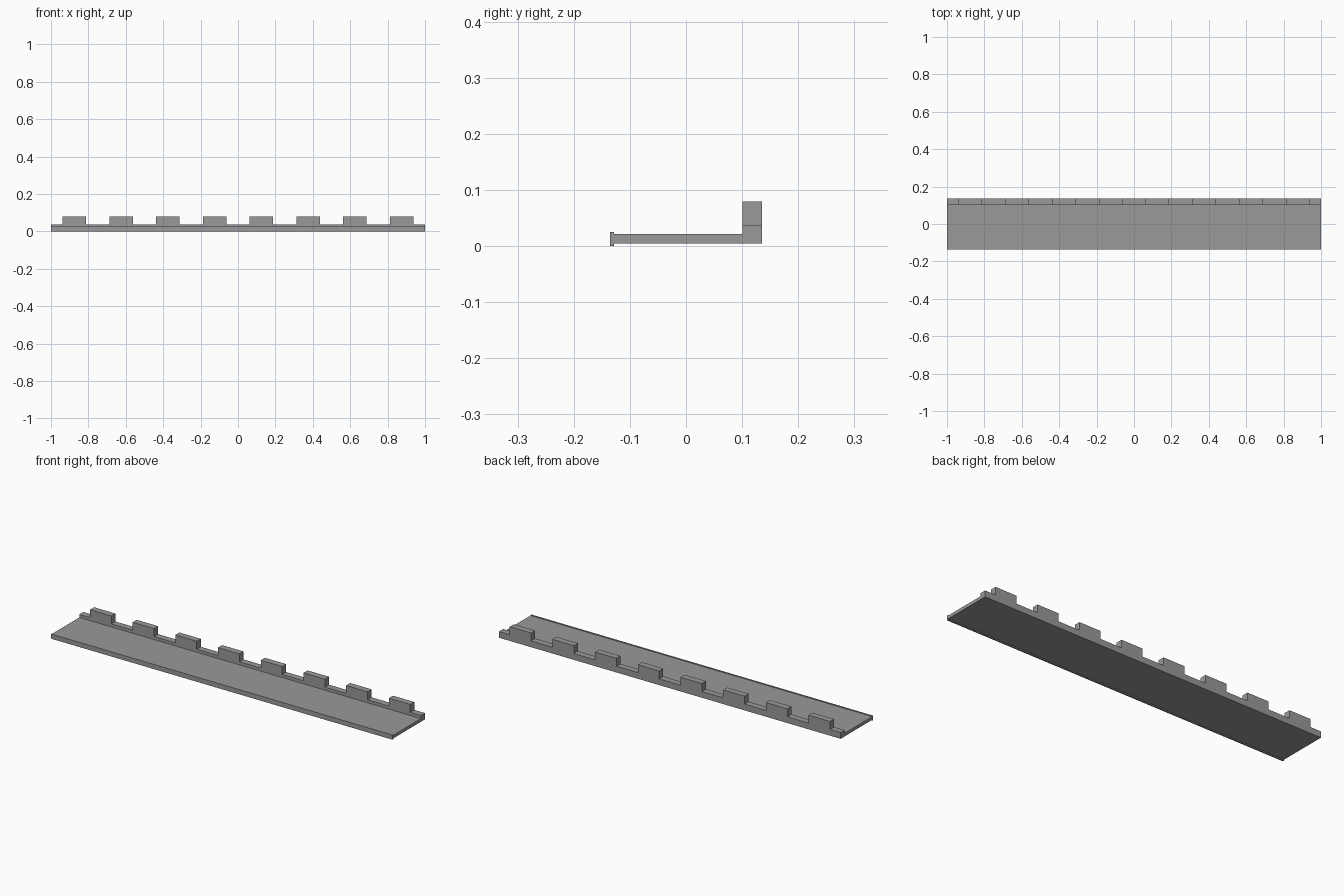
import bpy
import bmesh

cube = bpy.data.objects.get("Cube")
if cube:
    bpy.data.objects.remove(cube, do_unlink=True)

# Single stone colour
GREY = (0.32, 0.32, 0.32, 1.0)
stone = bpy.data.materials.new("stone grey")
stone.use_nodes = True
stone.diffuse_color = GREY
stone.node_tree.nodes["Principled BSDF"].inputs["Base Color"].default_value = GREY


def extrude_profile(name, points, x_start, x_end):
    """Sweep a closed (y, z) outline along x into a solid."""
    bm = bmesh.new()
    face = bm.faces.new([bm.verts.new((x_start, y, z)) for y, z in points])
    swept = bmesh.ops.extrude_face_region(bm, geom=[face], use_keep_orig=True)
    moved = [g for g in swept["geom"] if isinstance(g, bmesh.types.BMVert)]
    bmesh.ops.translate(bm, verts=moved, vec=(x_end - x_start, 0, 0))
    bmesh.ops.recalc_face_normals(bm, faces=bm.faces)
    mesh = bpy.data.meshes.new(name)
    bm.to_mesh(mesh)
    bm.free()
    mesh.materials.append(stone)
    obj = bpy.data.objects.new(name, mesh)
    bpy.context.collection.objects.link(obj)
    return obj


# Main heights and depths
FRONT, LIP_BACK, WALL_FRONT, BACK = -0.135, -0.128, 0.101, 0.135
LIP_TOP, DECK_BOTTOM, DECK_TOP = 0.025, 0.005, 0.022
WALL_TOP, MERLON_TOP = 0.038, 0.08

# Walkway: front lip, flat deck and low rear wall in one section
extrude_profile("walkway", [
    (FRONT, 0), (LIP_BACK, 0), (LIP_BACK, DECK_BOTTOM), (BACK, DECK_BOTTOM),
    (BACK, WALL_TOP), (WALL_FRONT, WALL_TOP), (WALL_FRONT, DECK_TOP),
    (LIP_BACK, DECK_TOP), (LIP_BACK, LIP_TOP), (FRONT, LIP_TOP),
], -1, 1)

# Row of evenly spaced merlons on the rear wall
COUNT = 8
SPACING = 2 / COUNT
merlons = extrude_profile("merlons", [
    (WALL_FRONT, WALL_TOP), (BACK, WALL_TOP),
    (BACK, MERLON_TOP), (WALL_FRONT, MERLON_TOP),
], -1 + SPACING / 4, -1 + SPACING * 3 / 4)

# Leave the hidden underside open where it meets the wall
bm = bmesh.new()
bm.from_mesh(merlons.data)
bottom = [f for f in bm.faces if f.normal.z < -0.9]
bmesh.ops.delete(bm, geom=bottom, context="FACES_ONLY")
bm.to_mesh(merlons.data)
bm.free()

array = merlons.modifiers.new("row", "ARRAY")
array.count = COUNT
array.use_relative_offset = False
array.use_constant_offset = True
array.constant_offset_displace = (SPACING, 0, 0)
